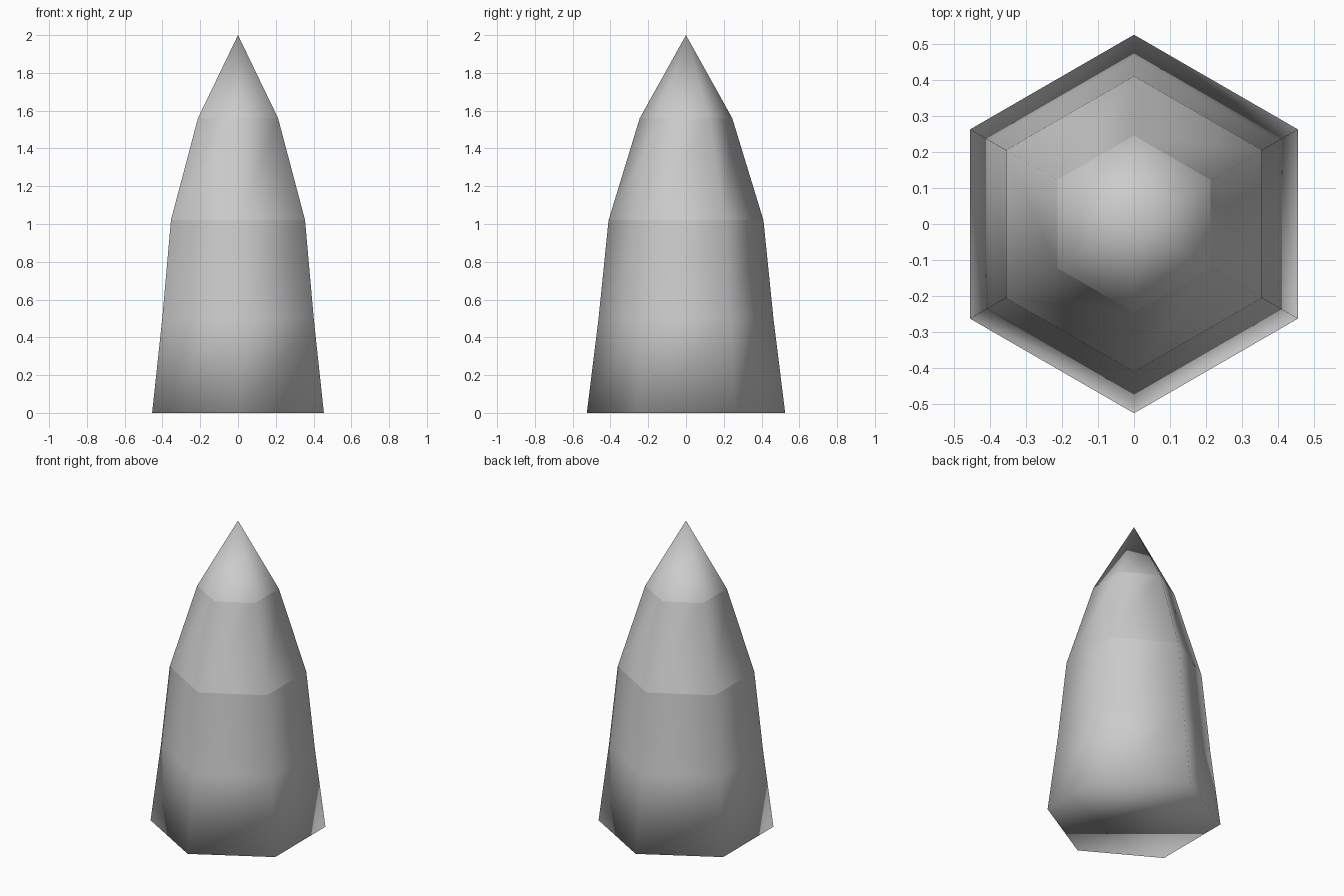
import bpy
import bmesh
from math import cos, sin, radians

SIDES = 6

cube = bpy.data.objects.get("Cube")
if cube:
    bpy.data.objects.remove(cube)

stone = bpy.data.materials.new("light_grey_stone")
stone.use_nodes = True
stone.diffuse_color = (0.6, 0.6, 0.6, 1)
stone.node_tree.nodes["Principled BSDF"].inputs["Base Color"].default_value = (0.6, 0.6, 0.6, 1)


def hex_tier(name, profile, bottom=False, sharp_angle=None):
    """Stack hexagonal rings (radius, height); a zero radius makes a point."""
    bm = bmesh.new()
    rings = []
    for radius, z in profile:
        if radius == 0:
            rings.append([bm.verts.new((0, 0, z))] * SIDES)
        else:
            angles = [radians(90 + 360 * i / SIDES) for i in range(SIDES)]
            rings.append([bm.verts.new((radius * cos(a), radius * sin(a), z)) for a in angles])
    for low, high in zip(rings, rings[1:]):
        for i in range(SIDES):
            j = (i + 1) % SIDES
            corners = [low[i], low[j], high[j], high[i]]
            bm.faces.new(list(dict.fromkeys(corners)))
    if bottom:
        bm.faces.new(rings[0][::-1])
    for face in bm.faces:
        face.smooth = True
    if sharp_angle:
        for edge in bm.edges:
            if len(edge.link_faces) == 2 and edge.calc_face_angle() > sharp_angle:
                edge.smooth = False
    mesh = bpy.data.meshes.new(name)
    bm.to_mesh(mesh)
    bm.free()
    mesh.materials.append(stone)
    obj = bpy.data.objects.new(name, mesh)
    bpy.context.collection.objects.link(obj)
    return obj


# Crisp-edged lower shaft with a closed base
hex_tier("lower_shaft", [(0.525, 0), (0.463, 0.5), (0.41, 1.02)], True, radians(30))

# Smoothly shaded upper tiers, each with its own hard rim
hex_tier("shoulder", [(0.41, 1.02), (0.245, 1.56)])
hex_tier("pointed_tip", [(0.245, 1.56), (0, 2)])
